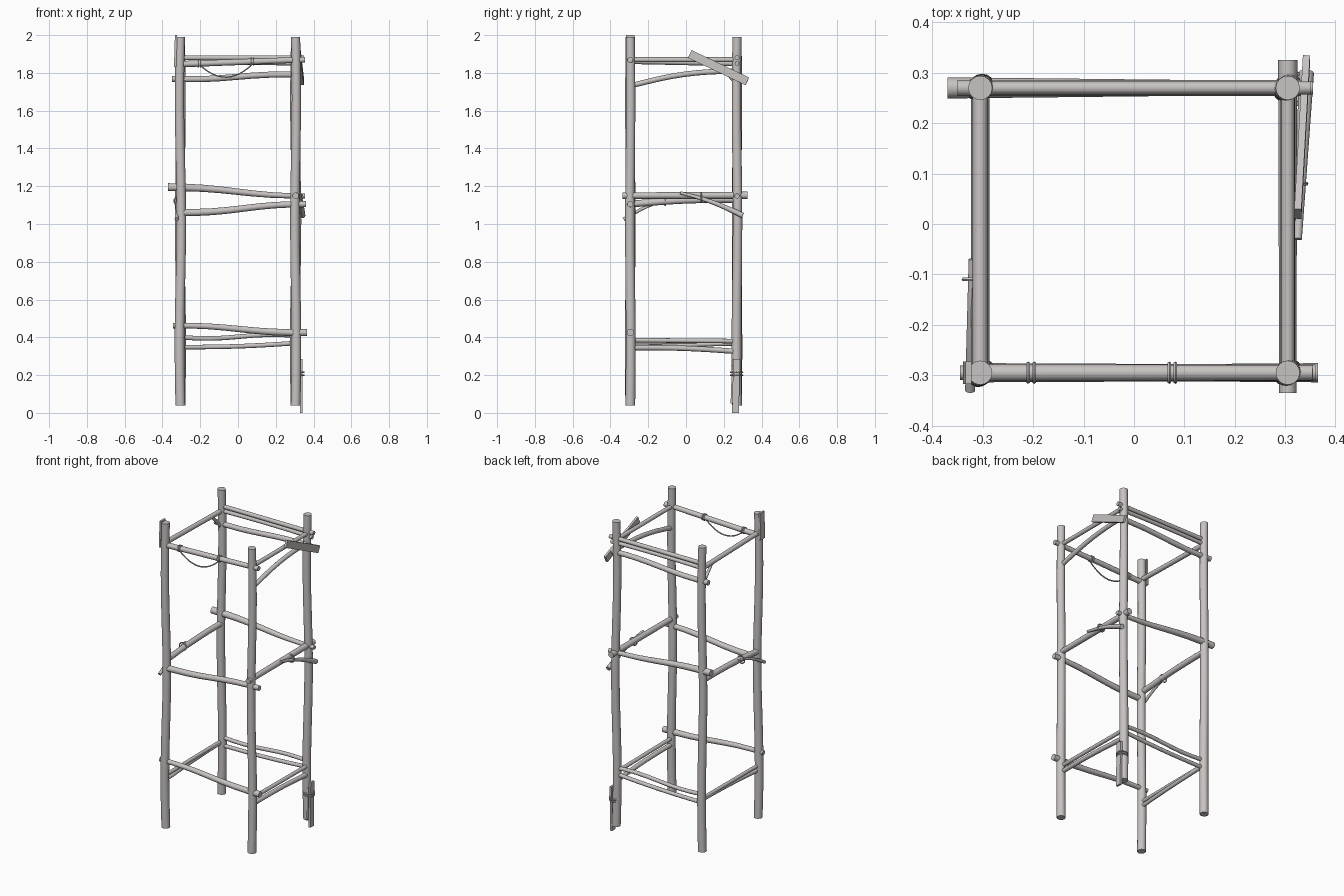
import bpy, bmesh, math
from mathutils import Vector, Matrix

cube = bpy.data.objects.get("Cube")
if cube:
    bpy.data.objects.remove(cube)

wood = bpy.data.materials.new("weathered grey wood")
wood.use_nodes = True
color = (0.57, 0.545, 0.535, 1)
wood.diffuse_color = color
wood.node_tree.nodes["Principled BSDF"].inputs["Base Color"].default_value = color


def finish(name, bm):
    bmesh.ops.recalc_face_normals(bm, faces=bm.faces)
    mesh = bpy.data.meshes.new(name)
    bm.to_mesh(mesh)
    bm.free()
    mesh.materials.append(wood)
    obj = bpy.data.objects.new(name, mesh)
    bpy.context.collection.objects.link(obj)
    bpy.ops.object.select_all(action='DESELECT')
    obj.select_set(True)
    bpy.context.view_layer.objects.active = obj
    bpy.ops.object.shade_smooth_by_angle(angle=math.radians(45))
    return obj


def branch(name, points, r0, r1=None, sides=12):
    """Round tapered branch through the given points, with flat ends."""
    r1 = r1 or r0
    pts = [Vector(p) for p in points]
    bm = bmesh.new()
    rings = []
    for i, p in enumerate(pts):
        d = pts[min(i + 1, len(pts) - 1)] - pts[max(i - 1, 0)]
        side = d.cross(Vector((0, 0, 1)))
        side = side.normalized() if side.length > 0.3 * d.length else Vector((1, 0, 0))
        up = side.cross(d).normalized()
        r = r0 + (r1 - r0) * i / (len(pts) - 1)
        ring = []
        for k in range(sides):
            a = math.tau * k / sides
            ring.append(bm.verts.new(p + r * (math.cos(a) * side + math.sin(a) * up)))
        rings.append(ring)
    for a, b in zip(rings, rings[1:]):
        for k in range(sides):
            n = (k + 1) % sides
            bm.faces.new((a[k], a[n], b[n], b[k]))
    bm.faces.new(rings[0])
    bm.faces.new(rings[-1])
    return finish(name, bm)


def rail(name, start, end, r0, r1=None, bow=0.0, wave=0.0):
    """Nearly straight branch with a vertical bow and a slight wave."""
    a, b = Vector(start), Vector(end)
    pts = []
    for i in range(9):
        t = i / 8
        lift = bow * math.sin(math.pi * t) + wave * math.sin(math.tau * t)
        pts.append(a.lerp(b, t) + Vector((0, 0, lift)))
    return branch(name, pts, r0, r1)


def plank(name, start, end, width, thick):
    """Flat board lying in a plane of constant x."""
    a, b = Vector(start), Vector(end)
    d = (b - a).normalized()
    flat = Vector((1, 0, 0))
    flat = (flat - flat.dot(d) * d).normalized()
    side = d.cross(flat)
    rot = Matrix((flat, side, d)).transposed().to_4x4()
    bm = bmesh.new()
    bmesh.ops.create_cube(bm, size=1)
    bmesh.ops.scale(bm, vec=(thick, width, (b - a).length), verts=bm.verts)
    bmesh.ops.transform(bm, matrix=Matrix.Translation((a + b) / 2) @ rot, verts=bm.verts)
    return finish(name, bm)


def binding(name, center, axis, rx, ry, cord=0.004):
    """Cord loop wrapped around an axis."""
    c = Vector(center)
    rot = Vector(axis).to_track_quat('Z', 'Y')
    n, m = 16, 6
    bm = bmesh.new()
    grid = []
    for i in range(n):
        a = math.tau * i / n
        row = []
        for j in range(m):
            b = math.tau * j / m
            v = Vector(((rx + cord * math.cos(b)) * math.cos(a),
                        (ry + cord * math.cos(b)) * math.sin(a), cord * math.sin(b)))
            row.append(bm.verts.new(c + rot @ v))
        grid.append(row)
    for i in range(n):
        for j in range(m):
            p, q, k = grid[i], grid[(i + 1) % n], (j + 1) % m
            bm.faces.new((p[j], q[j], q[k], p[k]))
    return finish(name, bm)


X, F, B = 0.305, -0.295, 0.27

# Four upright posts, slightly crooked
for name, x, y, bend in (("front_right_post", -X, F, -0.005), ("front_left_post", X, F, 0.004),
                         ("back_right_post", -X, B, 0.004), ("back_left_post", X, B, -0.005)):
    pts = []
    for i in range(13):
        t = i / 12
        s = bend * math.sin(t * math.pi * 3)
        pts.append((x + s, y + s * 0.6, 0.04 + 1.95 * t))
    branch(name, pts, 0.026, 0.024, 16)

# Front rails
rail("front_top_rail", (-0.335, F, 1.845), (0.355, F, 1.87), 0.017, 0.015)
rail("front_middle_rail", (-0.3, F, 1.06), (0.36, F, 1.105), 0.019, 0.016, wave=-0.006)
rail("front_bottom_rail", (-0.345, F, 0.462), (0.365, F, 0.425), 0.014, 0.019, wave=0.006)

# Back rails
rail("back_top_rail", (-0.32, B, 1.88), (0.35, B, 1.88), 0.013)
rail("back_second_rail", (-0.3, B, 1.85), (0.34, B, 1.85), 0.012, bow=0.004)
rail("back_lower_rail", (-0.35, B, 1.768), (0.34, B, 1.79), 0.016, wave=-0.006)
rail("back_middle_rail", (-0.37, B, 1.195), (0.355, B, 1.148), 0.021, 0.013, wave=0.006)
rail("back_bottom_upper_rail", (-0.3, B, 0.4), (0.32, B, 0.408), 0.012, wave=-0.008)
rail("back_bottom_lower_rail", (-0.29, B, 0.348), (0.31, B, 0.37), 0.012, bow=-0.006)

# Side rails
rail("left_top_rail", (X, -0.31, 1.87), (X, 0.28, 1.87), 0.013)
rail("left_curved_rail", (X, -0.28, 1.735), (X, 0.26, 1.81), 0.014, bow=0.02)
rail("left_middle_rail", (X, -0.335, 1.15), (X, 0.325, 1.152), 0.017, 0.019)
rail("left_bottom_upper_rail", (X, F, 0.385), (X, B, 0.38), 0.012)
rail("left_bottom_lower_rail", (X, F, 0.345), (X, B, 0.325), 0.014, bow=0.007)
rail("right_top_rail", (-X, F, 1.862), (-X, B, 1.85), 0.015)
rail("right_middle_rail", (-X, F, 1.105), (-X, B, 1.13), 0.018, bow=0.008)
rail("right_bottom_upper_rail", (-X, F, 0.372), (-X, B, 0.375), 0.011)
rail("right_bottom_lower_rail", (-X, F, 0.342), (-X, B, 0.368), 0.012, bow=0.004)

# Diagonal braces
rail("right_middle_brace", (-0.325, -0.33, 1.025), (-0.322, -0.07, 1.135), 0.01, 0.006, bow=0.015)
rail("right_top_brace", (-X, B, 1.74), (-X, 0.17, 1.85), 0.009)
rail("left_middle_brace", (0.342, 0.3, 1.045), (0.325, -0.03, 1.165), 0.015, 0.008, bow=0.012)

# Boards lashed to the corners
plank("left_top_board", (0.325, 0.02, 1.9), (0.342, 0.325, 1.755), 0.045, 0.014)
plank("right_top_board", (-0.333, F, 1.83), (-0.328, F, 2.0), 0.045, 0.012)
plank("left_foot_board", (0.335, 0.262, 0.0), (0.334, 0.268, 0.285), 0.036, 0.014)
plank("left_foot_short_board", (0.322, 0.245, 0.05), (0.322, 0.252, 0.25), 0.018, 0.014)

# Cord bindings
for z in (0.2, 0.215):
    binding("foot_binding", (0.315, 0.268, z), (0, 0, 1), 0.034, 0.032)
for x, z in ((-0.21, 1.85), (-0.198, 1.85), (0.07, 1.86), (0.082, 1.86)):
    binding("rail_binding", (x, F, z), (1, 0, 0), 0.018, 0.018)
binding("left_brace_binding", (0.317, 0.08, 1.142), (0, 1, 0), 0.025, 0.024)
binding("right_brace_binding", (-0.314, -0.11, 1.122), (0, 1, 0), 0.024, 0.024)

# Cord sagging below the front top rail
sag = []
for i in range(13):
    t = i / 12
    sag.append((-0.2 + 0.28 * t, F - 0.01, 1.84 + 0.01 * t - 0.27 * t * (1 - t)))
branch("sagging_cord", sag, 0.004, sides=6)
